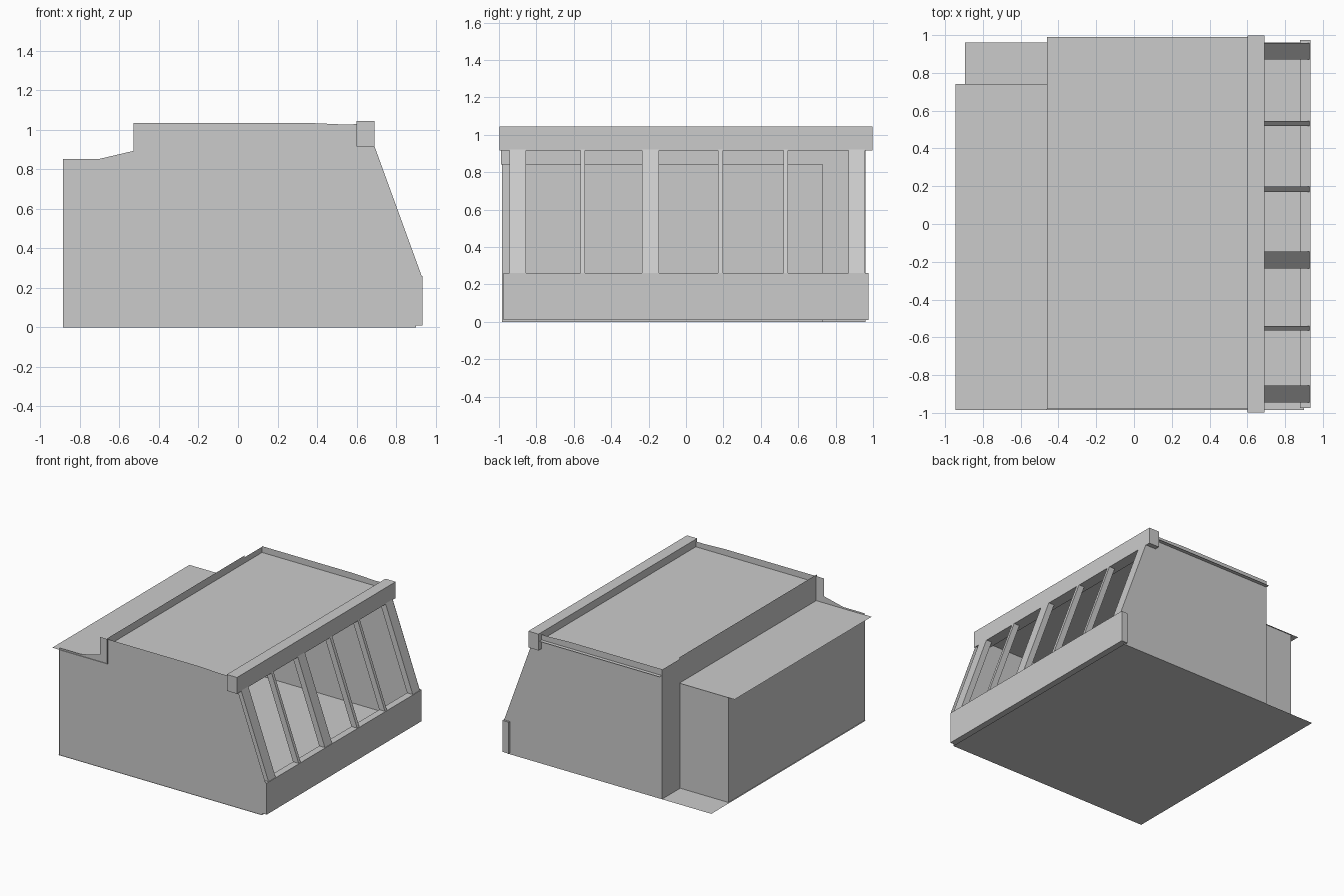
import bpy

if "Cube" in bpy.data.objects:
    bpy.data.objects.remove(bpy.data.objects["Cube"])


def mesh(name, verts, faces):
    me = bpy.data.meshes.new(name)
    me.from_pydata(verts, [], faces)
    me.update()
    ob = bpy.data.objects.new(name, me)
    bpy.context.collection.objects.link(ob)
    return ob


def sheet(name, pts):
    """Single flat panel from a 3D outline."""
    return mesh(name, pts, [range(len(pts))])


def prism(name, profile, y0, y1):
    """x-z profile extruded along y."""
    n = len(profile)
    v = [(x, y0, z) for x, z in profile] + [(x, y1, z) for x, z in profile]
    f = [list(range(n)), list(range(2 * n - 1, n - 1, -1))]
    f += [[(i + 1) % n, i, i + n, (i + 1) % n + n] for i in range(n)]
    return mesh(name, v, f)


def rect_x(name, x, y0, y1, z0, z1):
    return sheet(name, [(x, y0, z0), (x, y1, z0), (x, y1, z1), (x, y0, z1)])


def rect_z(name, z, x0, x1, y0, y1):
    return sheet(name, [(x0, y0, z), (x1, y0, z), (x1, y1, z), (x0, y1, z)])


def box(name, x0, x1, y0, y1, z0, z1):
    return prism(name, [(x0, z0), (x1, z0), (x1, z1), (x0, z1)], y0, y1)


FRONT, BACK, ANNEX = -0.98, 0.96, 0.73

# Floor
rect_z("floor", 0.0, -0.895, 0.90, -0.985, BACK)

# Side walls, rising as low parapets above the roofs
slant = [(0.90, 0.0), (0.93, 0.26), (0.69, 0.92), (0.69, 1.03), (0.53, 1.027), (0.35, 1.035)]
front = [(-0.885, 0.0)] + slant + [(-0.53, 1.035), (-0.53, 0.893), (-0.70, 0.853), (-0.885, 0.853)]
sheet("front_wall", [(x, FRONT, z) for x, z in front])
back = [(-0.46, 0.0)] + slant + [(-0.46, 1.035)]
sheet("back_wall", [(x, BACK, z) for x, z in back])

# Rear walls of the annex and the step
rect_x("annex_rear_wall", -0.885, -0.985, ANNEX, 0.0, 0.84)
sheet("annex_side_wall", [(-0.885, ANNEX, 0), (-0.46, ANNEX, 0),
                          (-0.46, ANNEX, 0.84), (-0.885, ANNEX, 0.84)])
rect_x("rear_corner_wall", -0.46, ANNEX, BACK, 0.0, 1.03)
rect_x("upper_rear_panel", -0.46, -0.99, 0.74, 0.84, 1.045)

# Roofs
rect_z("annex_roof", 0.84, -0.946, -0.46, -0.985, 0.74)
rect_z("main_roof", 0.985, -0.46, 0.60, FRONT, 0.99)

# Beam above and sill below the sloped window front
box("top_beam", 0.60, 0.69, -0.998, 0.998, 0.915, 1.045)
box("window_sill", 0.88, 0.935, -0.975, 0.975, 0.01, 0.26)

# Sloped window posts
post = [(0.88, 0.26), (0.93, 0.26), (0.69, 0.92), (0.64, 0.92)]
posts = [(-0.945, -0.855), (-0.565, -0.54), (-0.235, -0.145),
         (0.17, 0.198), (0.52, 0.545), (0.87, 0.958)]
for i, (y0, y1) in enumerate(posts):
    prism(f"window_post_{i + 1}", post, y0, y1)
